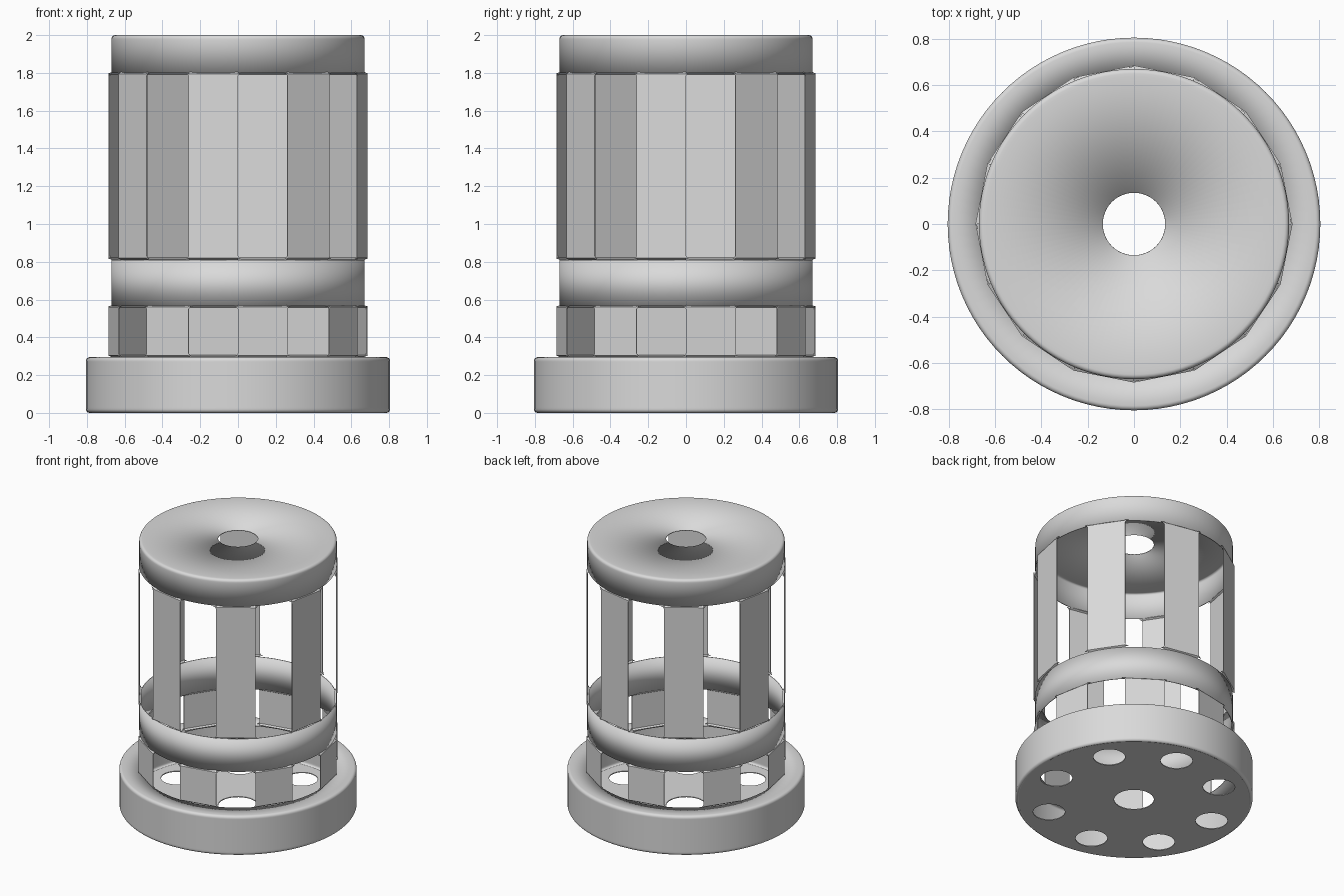
import bpy, bmesh, math
from mathutils import Vector

cube = bpy.data.objects.get("Cube")
if cube:
    bpy.data.objects.remove(cube, do_unlink=True)

GREY = (0.7, 0.7, 0.7, 1.0)
WALL = 0.006          # sheet thickness
RING_R = 0.67         # cage radius
CORNER_R = 0.685      # radius of the faceted slat corners
BASE_R = 0.805
HOLE_R = 0.135
BEVEL = 0.02
SIDES = 16            # facets around the cage, every other one is a slat
SEGMENTS = 96

metal = bpy.data.materials.new("light grey metal")
metal.use_nodes = True
metal.diffuse_color = GREY
metal.node_tree.nodes["Principled BSDF"].inputs["Base Color"].default_value = GREY


def polar(r, a, z):
    return Vector((r * math.cos(a), r * math.sin(a), z))


def finish(name, bm, smooth=True):
    """Turn a bmesh sheet into a thin walled object."""
    mesh = bpy.data.meshes.new(name)
    bm.to_mesh(mesh)
    bm.free()
    mesh.materials.append(metal)
    obj = bpy.data.objects.new(name, mesh)
    bpy.context.collection.objects.link(obj)
    if smooth:
        bpy.ops.object.select_all(action='DESELECT')
        obj.select_set(True)
        bpy.context.view_layer.objects.active = obj
        bpy.ops.object.shade_smooth_by_angle(angle=math.radians(40))
    solid = obj.modifiers.new("wall", 'SOLIDIFY')
    solid.thickness = WALL
    solid.offset = -1
    return obj


def rounded(r, z, start, end, steps=5):
    """Arc of profile points around a bevel centre, angles in degrees."""
    angles = [math.radians(start + (end - start) * i / steps) for i in range(steps + 1)]
    return [(r + BEVEL * math.cos(a), z + BEVEL * math.sin(a)) for a in angles]


def lathe(name, profile):
    """Spin an (r, z) profile, listed upwards along the outside."""
    bm = bmesh.new()
    rows = [[bm.verts.new(polar(r, math.tau * i / SEGMENTS, z)) for i in range(SEGMENTS)]
            for r, z in profile]
    for low, high in zip(rows, rows[1:]):
        for i in range(SEGMENTS):
            j = (i + 1) % SEGMENTS
            bm.faces.new((low[i], low[j], high[j], high[i]))
    return finish(name, bm)


def slats(name, z0, z1, first_angle):
    """Ring of flat slats, their ends flared into rounded window corners."""
    bm = bmesh.new()
    half = math.pi / SIDES
    apothem = CORNER_R * math.cos(half)
    lip, flare = 0.01, 0.022
    inset = RING_R / CORNER_R
    rows = [(z0, inset), (z0 + lip, 1), (z1 - lip, 1), (z1, inset)]
    for k in range(SIDES // 2):
        mid = first_angle + 4 * half * k
        edge = [[bm.verts.new(polar(CORNER_R * s, mid + side * half, z)) for side in (-1, 1)]
                for z, s in rows]
        for low, high in zip(edge, edge[1:]):
            bm.faces.new((low[0], low[1], high[1], high[0]))
        # Fillets lie on the neighbouring facet planes
        for side in (-1, 1):
            for z, up in ((z0 + lip / 2, 1), (z1 - lip / 2, -1)):
                points = [polar(CORNER_R, mid + side * half, z)]
                for i in range(6):
                    t = math.pi / 2 * i / 5
                    a = flare * (1 - math.sin(t)) / apothem
                    r = apothem / math.cos(half - a)
                    points.append(polar(r, mid + side * (half + a),
                                        z + up * flare * (1 - math.cos(t))))
                # Outermost point first, so the fillet curve is concave
                if side * up < 0:
                    points.reverse()
                bm.faces.new([bm.verts.new(p) for p in points])
    return finish(name, bm, smooth=False)


def floor_plate(name, radius, holes):
    """Flat disc facing down, with round holes given as (x, y, radius)."""
    bm = bmesh.new()
    for x, y, r in [(0, 0, radius)] + holes:
        count = SEGMENTS if r == radius else 32
        loop = [bm.verts.new(polar(r, math.tau * i / count, 0) + Vector((x, y, 0)))
                for i in range(count)]
        for i in range(count):
            bm.edges.new((loop[i], loop[(i + 1) % count]))
    bmesh.ops.triangle_fill(bm, edges=bm.edges[:], use_beauty=True)
    for face in bm.faces:
        face.normal_update()
        if face.normal.z > 0:
            face.normal_flip()
    return finish(name, bm, smooth=False)


# Hollow base: floor with drain holes, outer wall and top flange
slat_angle = math.radians(33.75)
drains = []
for k in range(8):
    p = polar(0.6, slat_angle + k * math.pi / 4, 0)
    drains.append((p.x, p.y, 0.108))
floor_plate("base_floor", BASE_R - BEVEL, [(0, 0, HOLE_R)] + drains)
lathe("base_wall",
      rounded(BASE_R - BEVEL, BEVEL, -90, 0)
      + [(BASE_R, 0.03), (BASE_R, 0.27)]
      + rounded(BASE_R - BEVEL, 0.295 - BEVEL, 0, 90)
      + [(0.77, 0.295), (RING_R - 0.005, 0.295)])

# Lower slats sit half a step away from the upper ones
slats("lower_slats", 0.295, 0.57, slat_angle + math.tau / SIDES)
lathe("middle_ring", [(RING_R, 0.565), (RING_R, 0.81)])
slats("upper_slats", 0.81, 1.805, slat_angle)

# Hollow cap with a round opening
lathe("top_cap",
      [(RING_R, 1.8), (RING_R, 1.97)]
      + rounded(RING_R - BEVEL, 2 - BEVEL, 0, 90)
      + [(0.635, 2.0), (HOLE_R, 2.0)])
